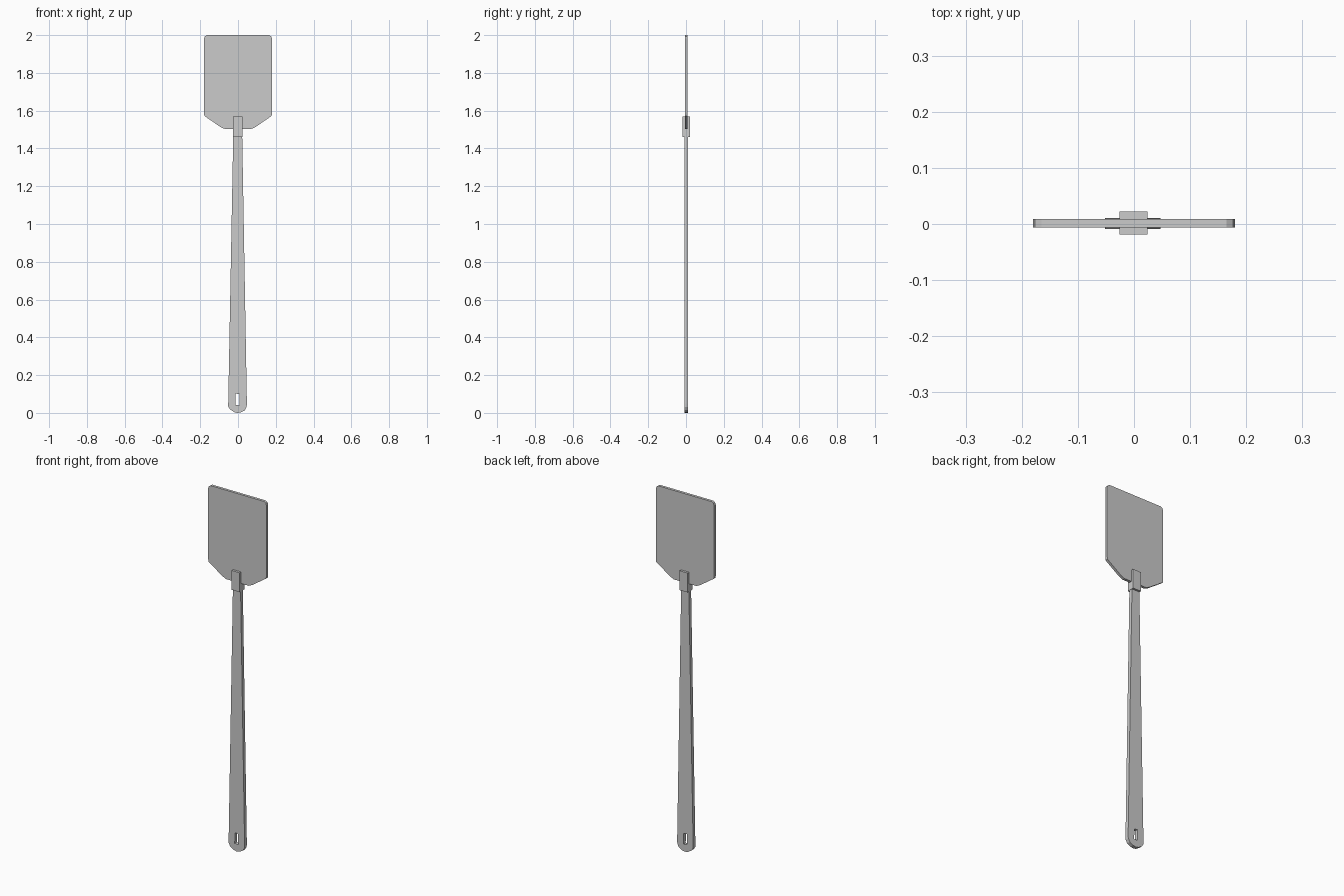
import bpy, bmesh, math

if "Cube" in bpy.data.objects:
    bpy.data.objects.remove(bpy.data.objects["Cube"])


def plate(name, loops, y0, y1):
    """Extrude flat XZ outlines (extra loops become holes) from y0 to y1."""
    cu = bpy.data.curves.new(name, 'CURVE')
    cu.dimensions = '2D'
    cu.fill_mode = 'BOTH'
    cu.extrude = (y1 - y0) / 2
    for pts in loops:
        sp = cu.splines.new('POLY')
        sp.points.add(len(pts) - 1)
        for p, (x, z) in zip(sp.points, pts):
            p.co = (x, z, 0, 1)
        sp.use_cyclic_u = True
    ob = bpy.data.objects.new(name, cu)
    bpy.context.collection.objects.link(ob)
    ob.rotation_euler.x = math.pi / 2
    ob.location.y = (y0 + y1) / 2
    bpy.ops.object.select_all(action='DESELECT')
    ob.select_set(True)
    bpy.context.view_layer.objects.active = ob
    bpy.ops.object.convert(target='MESH')
    # weld rim to caps, consistent outward normals
    ob = bpy.context.view_layer.objects.active
    bm = bmesh.new()
    bm.from_mesh(ob.data)
    bmesh.ops.remove_doubles(bm, verts=bm.verts, dist=1e-5)
    bmesh.ops.recalc_face_normals(bm, faces=bm.faces)
    for f in bm.faces:
        f.smooth = False
    bm.to_mesh(ob.data)
    bm.free()
    return ob


def mirrored(half):
    """Complete a right-hand outline with its mirror image."""
    return half + [(-x, z) for x, z in reversed(half)]


# Blade: clipped top corners, tapered shoulders
plate("blade", [mirrored([(0.07, 1.503), (0.095, 1.515), (0.178, 1.572), (0.18, 1.585),
                          (0.18, 1.982), (0.176, 1.993), (0.165, 2.0)])],
      -0.006, 0.009)

# Collar clamping blade to handle
plate("collar", [[(-0.026, 1.46), (0.024, 1.46), (0.024, 1.568), (-0.026, 1.568)]],
      -0.019, 0.022)

# Handle: tapered, clipped butt end with hanging slot
plate("handle", [
    [(-0.025, 1.48), (-0.052, 0.035), (-0.042, 0.018), (-0.02, 0.004), (-0.005, 0.0),
     (0.015, 0.003), (0.036, 0.014), (0.046, 0.032), (0.047, 0.05), (0.022, 1.48)],
    [(-0.013, 0.102), (-0.014, 0.042), (0.008, 0.04), (0.007, 0.1)],
], -0.009, 0.011)
